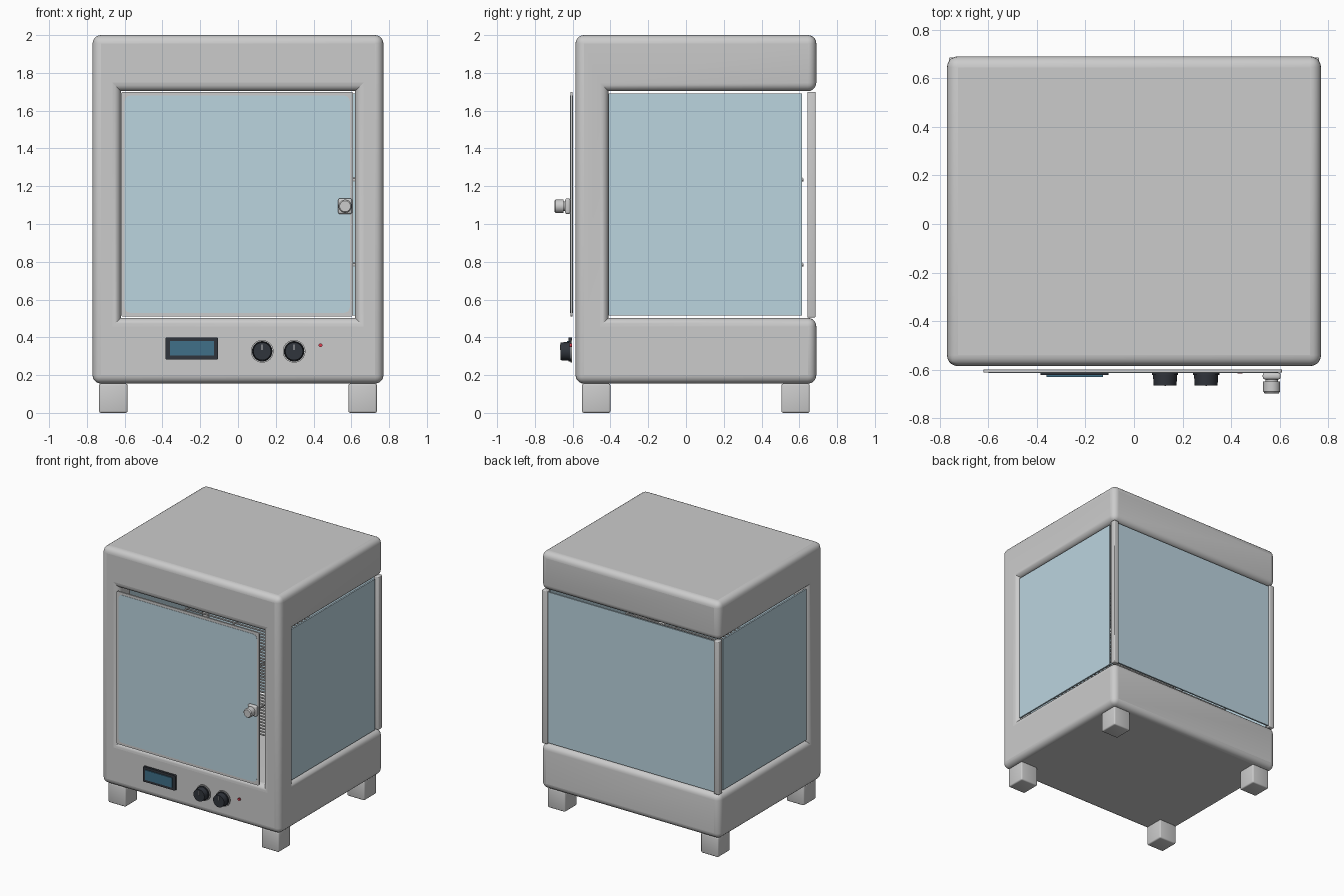
import bpy, bmesh, math
from mathutils import Matrix

if "Cube" in bpy.data.objects:
    bpy.data.objects.remove(bpy.data.objects["Cube"])


def material(name, rgb):
    m = bpy.data.materials.new(name)
    m.diffuse_color = (*rgb, 1)
    m.use_nodes = True
    m.node_tree.nodes["Principled BSDF"].inputs["Base Color"].default_value = m.diffuse_color
    return m


GLASS = material("tinted_glass", (0.50, 0.66, 0.74))
BLACK = material("black_plastic", (0.03, 0.035, 0.045))
SCREEN = material("screen_blue", (0.05, 0.16, 0.25))
RED = material("red_lamp", (0.7, 0.05, 0.08))
STEEL = material("light_steel", (0.75, 0.77, 0.78))


def finish(bm, name, mat=None):
    me = bpy.data.meshes.new(name)
    bmesh.ops.recalc_face_normals(bm, faces=bm.faces)
    bm.to_mesh(me)
    bm.free()
    ob = bpy.data.objects.new(name, me)
    bpy.context.collection.objects.link(ob)
    if mat:
        me.materials.append(mat)
    bpy.ops.object.select_all(action='DESELECT')
    bpy.context.view_layer.objects.active = ob
    ob.select_set(True)
    bpy.ops.object.shade_smooth_by_angle(angle=math.radians(35))
    return ob


def box(name, x, y, z, bevel=0.0, mat=None, only_y=False, seg=3):
    bm = bmesh.new()
    bmesh.ops.create_cube(bm, size=1)
    for v in bm.verts:
        v.co = [(r[0] + r[1]) / 2 + c * (r[1] - r[0]) for c, r in zip(v.co, (x, y, z))]
    if bevel:
        edges = [e for e in bm.edges
                 if not only_y or abs(e.verts[0].co.y - e.verts[1].co.y) > 1e-5]
        bmesh.ops.bevel(bm, geom=edges, offset=bevel, segments=seg, profile=0.5, affect='EDGES')
    return finish(bm, name, mat)


def add_rod(bm, centre, r, length, axis, r2=None, seg=32):
    turn = {'X': Matrix.Rotation(math.pi / 2, 4, 'Y'),
            'Y': Matrix.Rotation(math.pi / 2, 4, 'X')}[axis]
    bmesh.ops.create_cone(bm, cap_ends=True, segments=seg, radius1=r,
                          radius2=r if r2 is None else r2, depth=length,
                          matrix=Matrix.Translation(centre) @ turn)


def disc(name, x, z, r, y0, y1, mat=None, r_front=None):
    bm = bmesh.new()
    add_rod(bm, (x, (y0 + y1) / 2, z), r, y1 - y0, 'Y', r_front)
    return finish(bm, name, mat)


# Cabinet: block with a T-shaped window opening cut through front, sides and back
body = box("cabinet_block", (-.77, .77), (-.585, .69), (.155, 2.0))
bm = bmesh.new()
plan = [(-.62, -1), (.62, -1), (.62, -.41), (1, -.41), (1, 1), (-1, 1), (-1, -.41), (-.62, -.41)]
face = bm.faces.new([bm.verts.new((px, py, .503)) for px, py in plan])
top = bmesh.ops.extrude_face_region(bm, geom=[face])['geom']
bmesh.ops.translate(bm, vec=(0, 0, 1.2), verts=[g for g in top if isinstance(g, bmesh.types.BMVert)])
cutter = finish(bm, "window_cutter")
cutter.hide_render = True
mod = body.modifiers.new("windows", 'BOOLEAN')
mod.operation, mod.solver, mod.object = 'DIFFERENCE', 'EXACT', cutter
dg = bpy.context.evaluated_depsgraph_get()
bm = bmesh.new()
bm.from_mesh(body.evaluated_get(dg).to_mesh())
for ob in (body, cutter):
    bpy.data.objects.remove(ob)
# Round only the outward edges so the opening corners stay mitred
bmesh.ops.dissolve_limit(bm, angle_limit=0.01, verts=bm.verts, edges=bm.edges)
bmesh.ops.recalc_face_normals(bm, faces=bm.faces)
convex = [e for e in bm.edges if e.is_manifold and e.calc_face_angle_signed() > 0.5]
bmesh.ops.bevel(bm, geom=convex, offset=.045, segments=5, profile=0.5, affect='EDGES')
finish(bm, "cabinet")

# Feet, back corner posts and side windows
for s, side in ((-1, "left"), (1, "right")):
    def span(a, b):
        return tuple(sorted((s * a, s * b)))
    box(f"front_foot_{side}", span(.585, .735), (-.55, -.40), (.005 - .005, .155), .01)
    box(f"back_foot_{side}", span(.585, .735), (.505, .655), (0, .155), .01)
    box(f"back_post_{side}", span(.718, .762), (.642, .686), (.505, 1.70), .006)
    box(f"side_window_{side}", span(.738, .75), (-.41, .615), (.515, 1.69), mat=GLASS)
box("back_window", (-.716, .716), (.664, .676), (.515, 1.69), mat=GLASS)

# Door with its glass pane and latch knob
box("door_frame", (-.62, .61), (-.612, -.600), (.51, 1.70), .012, only_y=True)
box("door_glass", (-.60, .592), (-.614, -.598), (.53, 1.68), .03, GLASS, only_y=True)
box("latch_base", (.53, .604), (-.640, -.612), (1.053, 1.135), .01)
disc("latch_collar", .567, 1.094, .026, -.655, -.636, STEEL)
disc("latch_knob", .567, 1.094, .035, -.690, -.648, STEEL)
disc("latch_knob_cap", .567, 1.094, .035, -.697, -.690, STEEL, r_front=.029)

# Control panel: display, two dials and a lamp
box("display_bezel", (-.385, -.105), (-.622, -.604), (.283, .40), .008, BLACK, only_y=True)
box("display_screen", (-.36, -.128), (-.629, -.618), (.304, .38), mat=SCREEN)
for i, dx in enumerate((.128, .297)):
    disc(f"dial_ring_{i}", dx, .326, .06, -.612, -.604, STEEL)
    disc(f"dial_skirt_{i}", dx, .326, .054, -.622, -.610, BLACK)
    disc(f"dial_{i}", dx, .326, .050, -.664, -.620, BLACK, r_front=.047)
    box(f"dial_pointer_{i}", (dx - .003, dx + .003), (-.666, -.660), (.332, .362), mat=STEEL)
disc("lamp", .437, .358, .01, -.616, -.604, RED)

# Wire shelves inside
for i, z in enumerate((.79, 1.24)):
    bm = bmesh.new()
    for k in range(25):
        add_rod(bm, (0, -.39 + k * 1.005 / 24, z), .006, 1.24, 'X', seg=8)
    for x in (-.614, -.2, .2, .614):
        add_rod(bm, (x, .112, z - .008), .007, 1.02, 'Y', seg=8)
    finish(bm, f"wire_shelf_{i}", STEEL)
